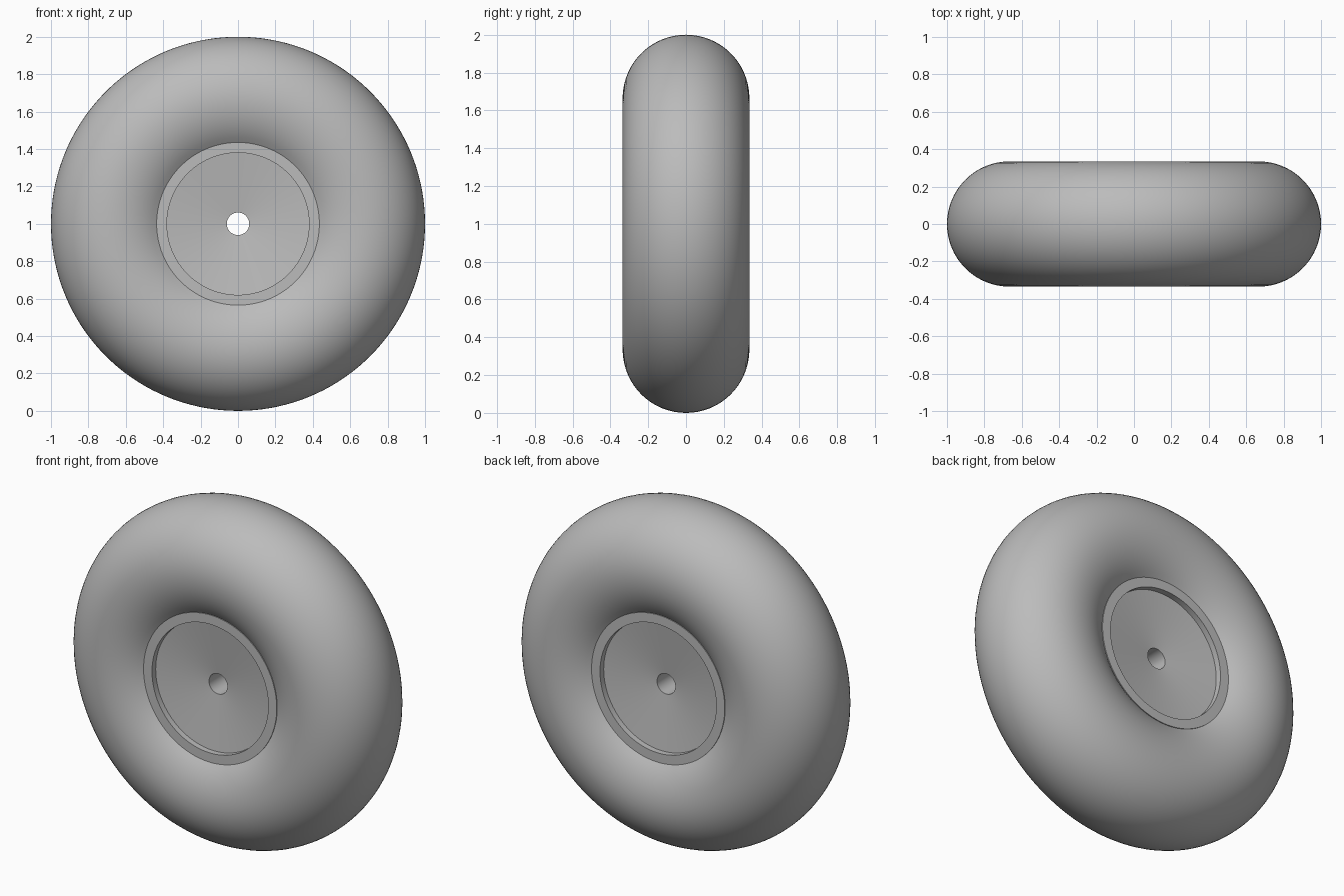
import bpy
import bmesh
from math import cos, sin, pi, radians
from mathutils import Matrix, Vector

default = bpy.data.objects.get("Cube")
if default:
    bpy.data.objects.remove(default, do_unlink=True)

grey = bpy.data.materials.new("plain grey")
grey.use_nodes = True
colour = (0.5, 0.5, 0.5, 1)
grey.diffuse_color = colour
grey.node_tree.nodes["Principled BSDF"].inputs["Base Color"].default_value = colour


def lathe(name, profile, steps=144):
    """Turn a closed (radius, y) loop around the wheel axle."""
    bm = bmesh.new()
    verts = [bm.verts.new((r, y, 0)) for r, y in profile]
    edges = [bm.edges.new((a, b)) for a, b in zip(verts, verts[1:] + verts[:1])]
    bmesh.ops.spin(bm, geom=verts + edges, cent=(0, 0, 0), axis=(0, 1, 0),
                   angle=2 * pi, steps=steps, use_merge=True)
    bmesh.ops.remove_doubles(bm, verts=bm.verts, dist=1e-5)
    bmesh.ops.recalc_face_normals(bm, faces=bm.faces)
    mesh = bpy.data.meshes.new(name)
    bm.to_mesh(mesh)
    bm.free()
    mesh.materials.append(grey)
    obj = bpy.data.objects.new(name, mesh)
    obj.location.z = 1
    bpy.context.collection.objects.link(obj)
    bpy.ops.object.select_all(action="DESELECT")
    obj.select_set(True)
    bpy.context.view_layer.objects.active = obj
    bpy.ops.object.shade_smooth_by_angle(angle=radians(25))
    return obj


# Tyre: round tread, slightly longer curve running in to the rim
half_width, crown = 0.335, 0.665
tyre_profile = []
count = 48
sweep = radians(130.4)
for i in range(count + 1):
    a = -sweep + 2 * sweep * i / count
    reach = half_width if cos(a) > 0 else 0.355
    tyre_profile.append((crown + reach * cos(a), half_width * sin(a)))
lathe("tyre", tyre_profile)

# Rim: flat lip, shallow step and dished disc with an axle hole, same both sides
side = [(0.06, 0.185), (0.38, 0.225), (0.38, 0.26), (0.435, 0.26)]
lathe("rim", side + [(r, -y) for r, y in reversed(side)])
